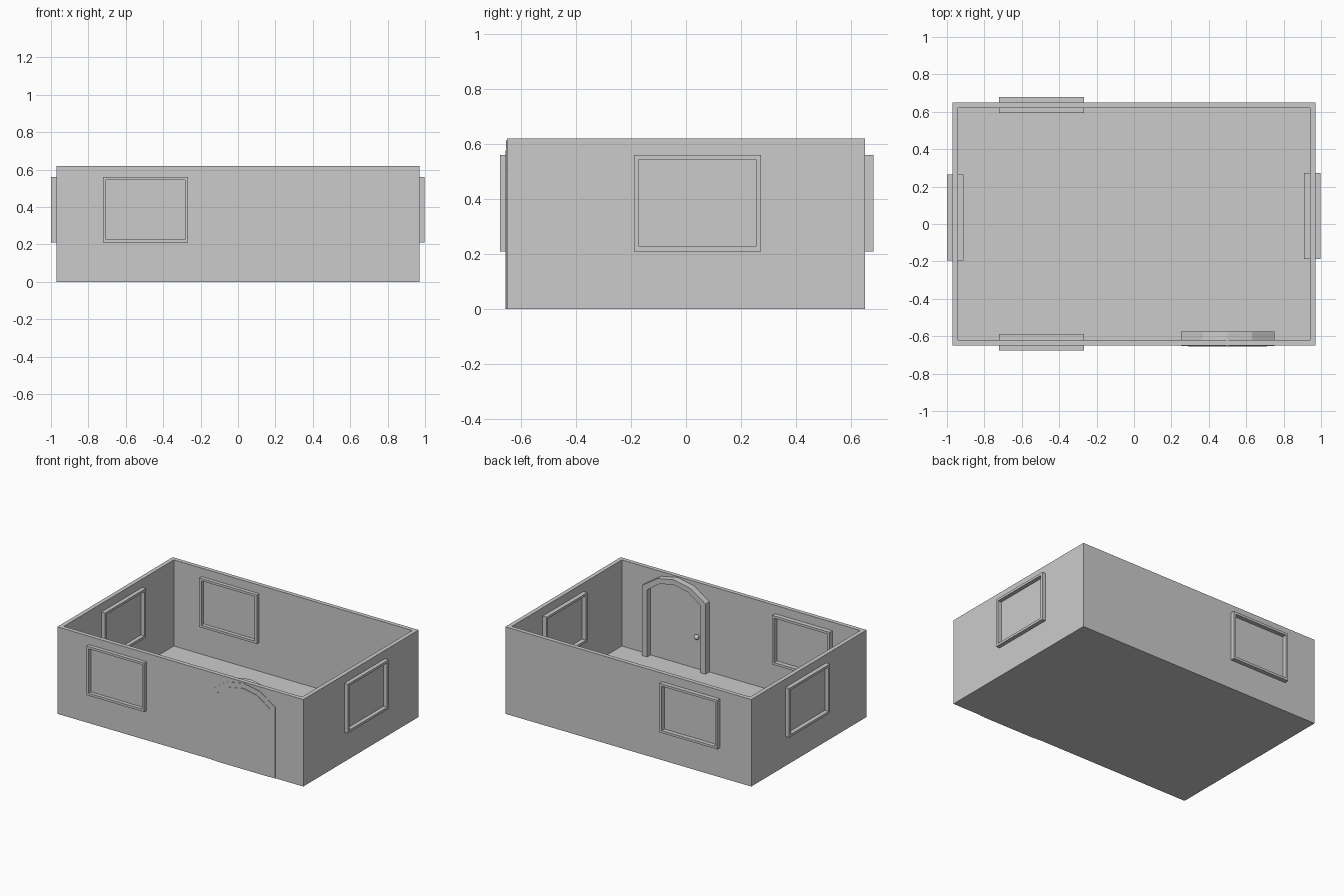
import bpy, bmesh
from mathutils import Matrix, Vector

if "Cube" in bpy.data.objects:
    bpy.data.objects.remove(bpy.data.objects["Cube"])


def make(name, bm):
    bmesh.ops.recalc_face_normals(bm, faces=bm.faces)
    me = bpy.data.meshes.new(name)
    bm.to_mesh(me)
    bm.free()
    ob = bpy.data.objects.new(name, me)
    bpy.context.collection.objects.link(ob)
    return ob


def band(name, outer, inner, place, a, b, closed=True):
    """Solid strip between two outlines, extruded from depth a to b."""
    bm = bmesh.new()
    n = len(outer)
    loops = [[bm.verts.new(place(u, v, d)) for u, v in pts]
             for pts, d in ((outer, a), (outer, b), (inner, b), (inner, a))]
    for i in range(n if closed else n - 1):
        j = (i + 1) % n
        for k in range(4):
            p, q = loops[k], loops[(k + 1) % 4]
            bm.faces.new((p[i], p[j], q[j], q[i]))
    if not closed:
        for i in (0, n - 1):
            bm.faces.new([l[i] for l in loops])
    return make(name, bm)


def prism(name, pts, place, a, b):
    bm = bmesh.new()
    lo = [bm.verts.new(place(u, v, a)) for u, v in pts]
    hi = [bm.verts.new(place(u, v, b)) for u, v in pts]
    bm.faces.new(lo)
    bm.faces.new(hi)
    for i in range(len(pts)):
        j = (i + 1) % len(pts)
        bm.faces.new((lo[i], lo[j], hi[j], hi[i]))
    return make(name, bm)


def rect(u0, u1, v0, v1):
    return [(u0, v0), (u1, v0), (u1, v1), (u0, v1)]


# outline planes: floor plan, facing y, facing x
def plan(u, v, d): return Vector((u, v, d))
def face_y(u, v, d): return Vector((u, d, v))
def face_x(u, v, d): return Vector((d, u, v))


# room shell
prism("floor", rect(-0.94, 0.94, -0.62, 0.62), plan, 0, 0.006)
band("walls", rect(-0.97, 0.97, -0.65, 0.65), rect(-0.94, 0.94, -0.62, 0.62),
     plan, 0, 0.62)

# window frames, one on each wall
t = 0.017
for name, place, u0, u1, a, b in (
        ("front_window_frame", face_y, -0.722, -0.267, -0.676, -0.588),
        ("back_window_frame", face_y, -0.722, -0.267, 0.594, 0.68),
        ("right_window_frame", face_x, -0.188, 0.272, 0.91, 0.998),
        ("left_window_frame", face_x, -0.195, 0.265, -1.0, -0.912)):
    band(name, rect(u0, u1, 0.21, 0.56),
         rect(u0 + t, u1 - t, 0.21 + t, 0.56 - t), place, a, b)

# arched door frame and door panel
outer = [(0.25, 0), (0.25, 0.507), (0.37, 0.587), (0.50, 0.613),
         (0.63, 0.587), (0.75, 0.507), (0.75, 0)]
inner = [(0.29, 0), (0.29, 0.485), (0.39, 0.555), (0.50, 0.576),
         (0.61, 0.555), (0.71, 0.485), (0.71, 0)]
band("door_frame", outer, inner, face_y, -0.653, -0.576, closed=False)
prism("door_panel", inner, face_y, -0.656, -0.615)

# door knob on the inside
bm = bmesh.new()
bmesh.ops.create_uvsphere(bm, u_segments=16, v_segments=10, radius=0.018,
                          matrix=Matrix.Translation((0.335, -0.597, 0.24)))
for f in bm.faces:
    f.smooth = True
make("door_knob", bm)
